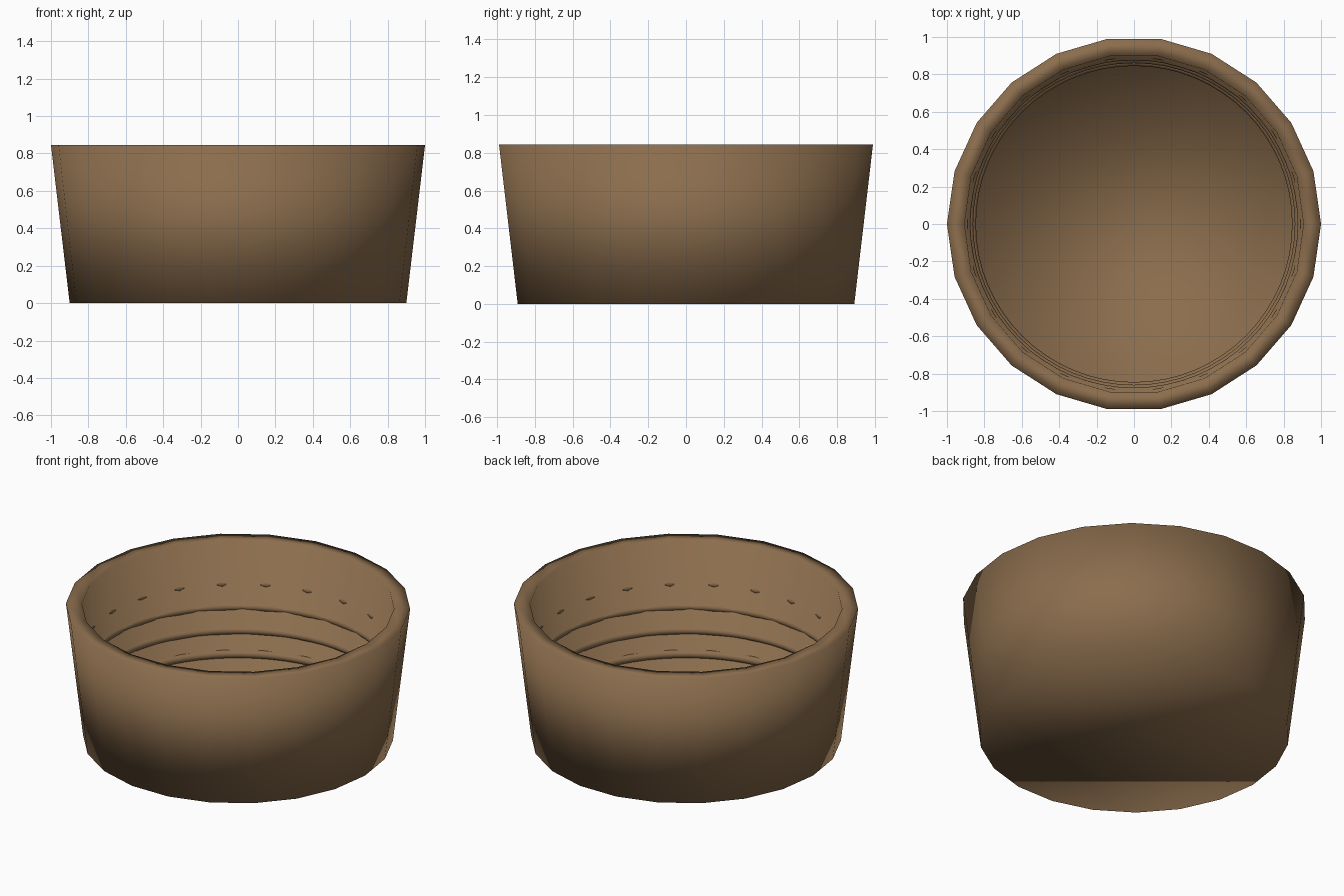
import bpy
import bmesh
from math import cos, sin, tau

cube = bpy.data.objects.get("Cube")
if cube:
    bpy.data.objects.remove(cube, do_unlink=True)

# Single brown clay colour
brown = bpy.data.materials.new("warm_brown")
brown.use_nodes = True
COLOUR = (0.258, 0.153, 0.074, 1)
brown.diffuse_color = COLOUR
brown.node_tree.nodes["Principled BSDF"].inputs["Base Color"].default_value = COLOUR


def lathe(name, profile, sides, closed=False):
    """Turn a (radius, height) profile around z; open profiles get end caps."""
    bm = bmesh.new()
    rings = [[bm.verts.new((r * cos(tau * i / sides), r * sin(tau * i / sides), z))
              for i in range(sides)] for r, z in profile]
    pairs = list(zip(rings, rings[1:]))
    if closed:
        pairs.append((rings[-1], rings[0]))
    else:
        bm.faces.new(rings[0])
        bm.faces.new(rings[-1])
    for low, high in pairs:
        for i in range(sides):
            j = (i + 1) % sides
            bm.faces.new((low[i], low[j], high[j], high[i]))
    bmesh.ops.recalc_face_normals(bm, faces=bm.faces)
    for face in bm.faces:
        face.smooth = True
    mesh = bpy.data.meshes.new(name)
    bm.to_mesh(mesh)
    bm.free()
    mesh.materials.append(brown)
    obj = bpy.data.objects.new(name, mesh)
    bpy.context.collection.objects.link(obj)
    return obj


# Tapered tub: outer wall, rim, inner wall and floor
lathe("tub", [(0.90, 0), (1.0, 0.845), (0.907, 0.845), (0.865, 0.05)], 22)

# Round hoops set into the wall, showing more towards the floor
TUBE = 0.025
for k in range(4):
    inner, height = 0.845 + 0.0147 * k, 0.135 + 0.145 * k
    section = [(inner + TUBE + TUBE * cos(tau * i / 12), height + TUBE * sin(tau * i / 12))
               for i in range(12)]
    lathe(f"inner_hoop_{k + 1}", section, 64, closed=True)
